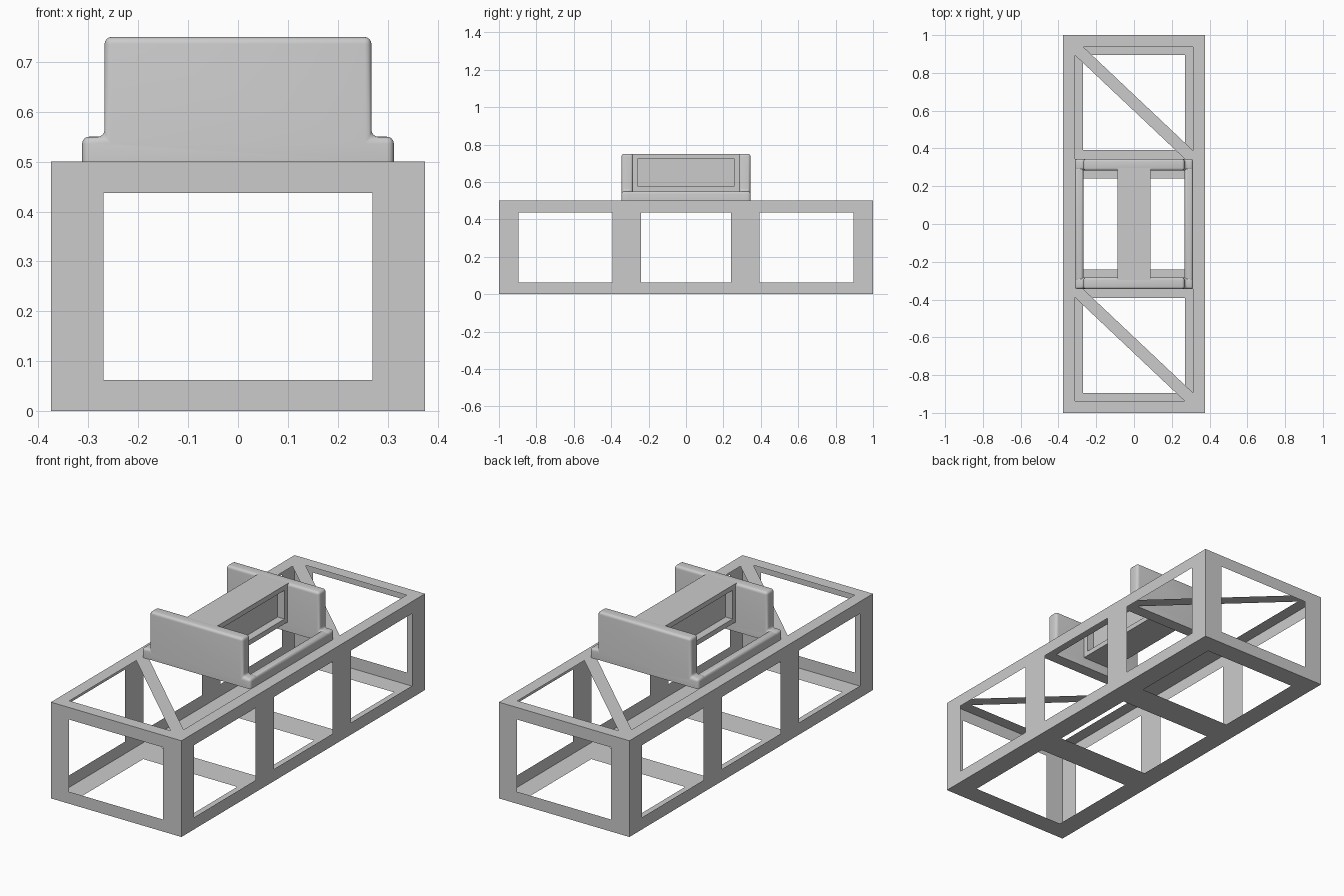
import bpy, bmesh
from mathutils import Vector

if "Cube" in bpy.data.objects:
    bpy.data.objects.remove(bpy.data.objects["Cube"])

W, L, H = 0.375, 1.0, 0.5      # frame half width, half length, height
T = 0.0625                     # rail width


def finish(name, bm):
    me = bpy.data.meshes.new(name)
    bm.to_mesh(me)
    bm.free()
    ob = bpy.data.objects.new(name, me)
    bpy.context.collection.objects.link(ob)
    return ob


def add_face(bm, pts):
    # sheet face pointing away from the frame centre
    f = bm.faces.new([bm.verts.new(p) for p in pts])
    f.normal_update()
    if f.normal.dot(f.calc_center_median() - Vector((0, 0, H / 2))) < 0:
        f.normal_flip()


def panel(name, us, vs, place, extra=()):
    # grid sheet: every odd/odd cell is a window
    bm = bmesh.new()
    for i in range(len(us) - 1):
        for j in range(len(vs) - 1):
            if i % 2 and j % 2:
                continue
            a, b, c, d = us[i], us[i + 1], vs[j], vs[j + 1]
            add_face(bm, [place(a, c), place(b, c), place(b, d), place(a, d)])
    for pts in extra:
        add_face(bm, [place(*p) for p in pts])
    bmesh.ops.remove_doubles(bm, verts=bm.verts, dist=1e-5)
    return finish(name, bm)


def soften(ob, keep):
    # round the chosen edges
    bm = bmesh.new()
    bm.from_mesh(ob.data)
    edges = [e for e in bm.edges if keep(*[v.co for v in e.verts])]
    bmesh.ops.bevel(bm, geom=edges, offset=0.014, offset_type='OFFSET',
                    segments=4, profile=0.5, affect='EDGES')
    bm.to_mesh(ob.data)
    bm.free()
    bpy.context.view_layer.objects.active = ob
    ob.select_set(True)
    bpy.ops.object.shade_smooth_by_angle()
    ob.select_set(False)


def prism(name, profile, y0, y1):
    # extrude an x/z profile along y
    bm = bmesh.new()
    f = bm.faces.new([bm.verts.new((x, y0, z)) for x, z in profile])
    r = bmesh.ops.extrude_face_region(bm, geom=[f])
    vs = [v for v in r['geom'] if isinstance(v, bmesh.types.BMVert)]
    bmesh.ops.translate(bm, verts=vs, vec=(0, y1 - y0, 0))
    bmesh.ops.recalc_face_normals(bm, faces=bm.faces)
    return finish(name, bm)


# thin sheet frame: ends, sides, bottom
zs = [0, T, H - T, H]
xs = [-W, -0.27, 0.27, W]
ys = [-L, -0.895, -0.392, -0.24, 0.24, 0.392, 0.895, L]
for n, s in (("front", -1), ("back", 1)):
    panel(n + "_frame", xs, zs, lambda u, v: (u, s * L, v))
for n, s in (("left", -1), ("right", 1)):
    panel(n + "_frame", ys, zs, lambda u, v: (s * W, u, v))
panel("bottom_frame", xs, ys, lambda u, v: (u, v, 0))

# top sheet with a diagonal brace in each end bay
xi, yo, yi, c = W - T, L - T, 0.345, 0.044
braces = [[(-xi, b - c), (-xi, b), (-xi + c, b), (xi, a + c), (xi, a), (xi - c, a)]
          for a, b in ((yi, yo), (-yo, -yi))]
panel("top_frame", [-W, -xi, xi, W], [-L, -yo, -yi, -0.2825, 0.2825, yi, yo, L],
      lambda u, v: (u, v, H), braces)

# end plates with feet
pw, zf, zt = 0.2675, 0.55, 0.75
plate = [(-xi, H), (xi, H), (xi, zf), (pw, zf), (pw, zt), (-pw, zt), (-pw, zf), (-xi, zf)]
for n, s in (("front", -1), ("back", 1)):
    ob = prism(n + "_end_plate", plate, s * 0.2825, s * yi)
    soften(ob, lambda a, b: max(a.z, b.z) > H + 0.01)

# side rails joining the feet
for n, s in (("left", -1), ("right", 1)):
    rail = [(s * pw, H), (s * xi, H), (s * xi, zf), (s * pw, zf)]
    ob = prism(n + "_side_rail", rail, -0.30, 0.30)
    soften(ob, lambda a, b: min(a.z, b.z) > H + 0.01)

# centre beam with a recess on each side
bw = 0.0875
beam = prism("centre_beam", [(-bw, zf), (bw, zf), (bw, zt), (-bw, zt)], -0.2825, 0.2825)
bm = bmesh.new()
bm.from_mesh(beam.data)
bm.normal_update()
sides = [f for f in bm.faces if abs(f.normal.x) > 0.9]
bmesh.ops.inset_individual(bm, faces=sides, thickness=0.036)
r = bmesh.ops.extrude_discrete_faces(bm, faces=sides)
for f in r['faces']:
    bmesh.ops.translate(bm, verts=f.verts, vec=f.normal * -0.04)
for v in bm.verts:
    if abs(v.co.y) > 0.28:
        v.co.y *= 0.2975 / 0.2825
bm.to_mesh(beam.data)
bm.free()
